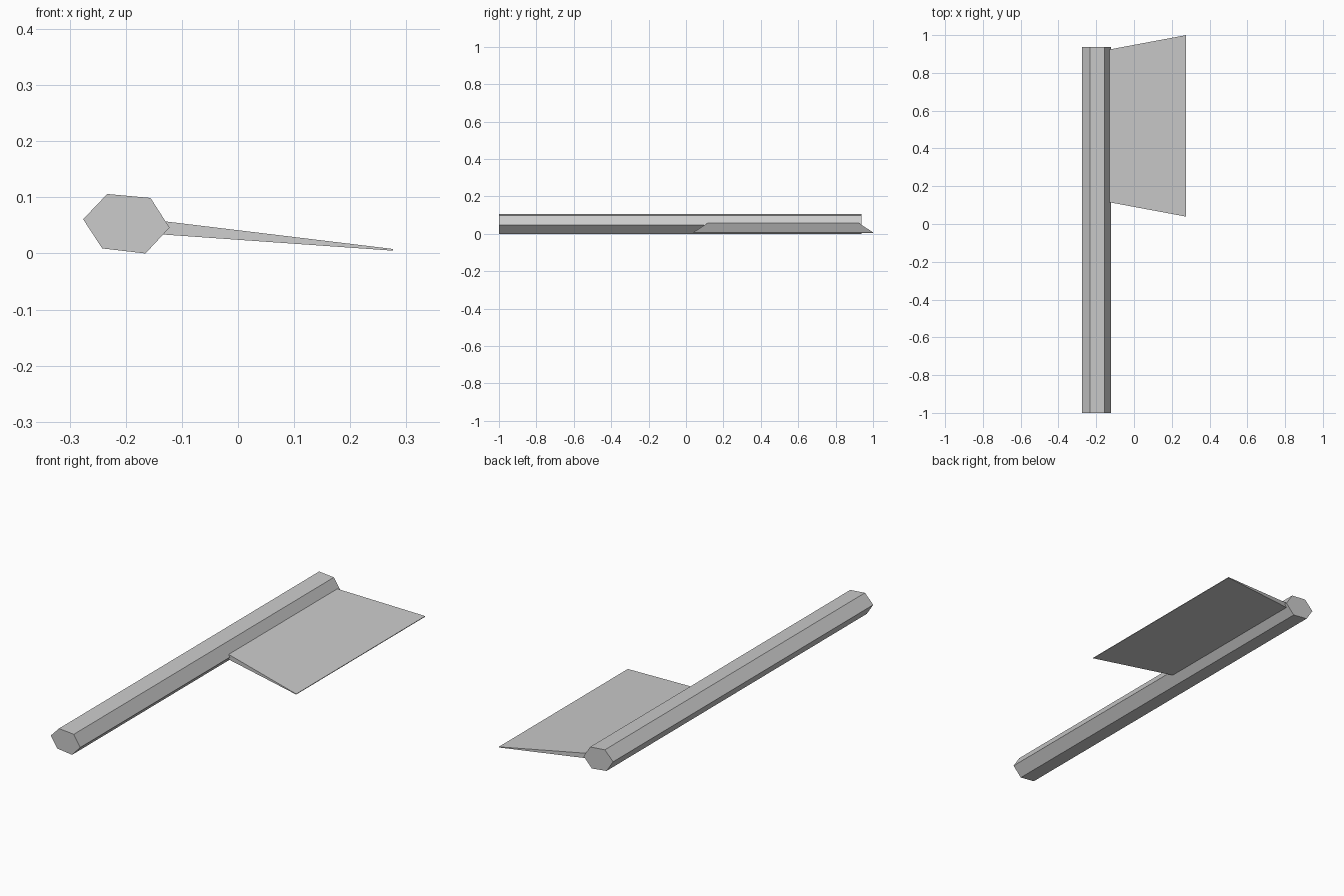
import bpy
import bmesh

cube = bpy.data.objects.get("Cube")
if cube:
    bpy.data.objects.remove(cube, do_unlink=True)

GREY = (0.6, 0.6, 0.6, 1.0)
mat = bpy.data.materials.new("plain_grey")
mat.use_nodes = True
mat.diffuse_color = GREY
mat.node_tree.nodes["Principled BSDF"].inputs["Base Color"].default_value = GREY


def loft(name, front, back):
    """Closed solid between two matching rings of points."""
    bm = bmesh.new()
    a = [bm.verts.new(p) for p in front]
    b = [bm.verts.new(p) for p in back]
    bm.faces.new(a)
    bm.faces.new(b[::-1])
    n = len(a)
    for i in range(n):
        j = (i + 1) % n
        bm.faces.new((a[i], b[i], b[j], a[j]))
    bmesh.ops.recalc_face_normals(bm, faces=bm.faces)
    mesh = bpy.data.meshes.new(name)
    bm.to_mesh(mesh)
    bm.free()
    mesh.materials.append(mat)
    obj = bpy.data.objects.new(name, mesh)
    bpy.context.collection.objects.link(obj)
    return obj


# Six-sided shaft, slightly rolled
hexagon = [(-0.276, 0.061), (-0.233, 0.106), (-0.156, 0.099),
           (-0.122, 0.046), (-0.165, 0.0), (-0.242, 0.009)]
loft("shaft",
     [(x, -1.0, z) for x, z in hexagon],
     [(x, 0.937, z) for x, z in hexagon])

# Thin wedge blade, widening toward its sharp outer edge
wedge = [(-0.137, 0.058), (0.276, 0.008), (0.276, 0.005), (-0.137, 0.034)]


def flare(x):
    return 0.187 * (x + 0.13)


loft("blade",
     [(x, 0.115 - flare(x), z) for x, z in wedge],
     [(x, 0.924 + flare(x), z) for x, z in wedge])
